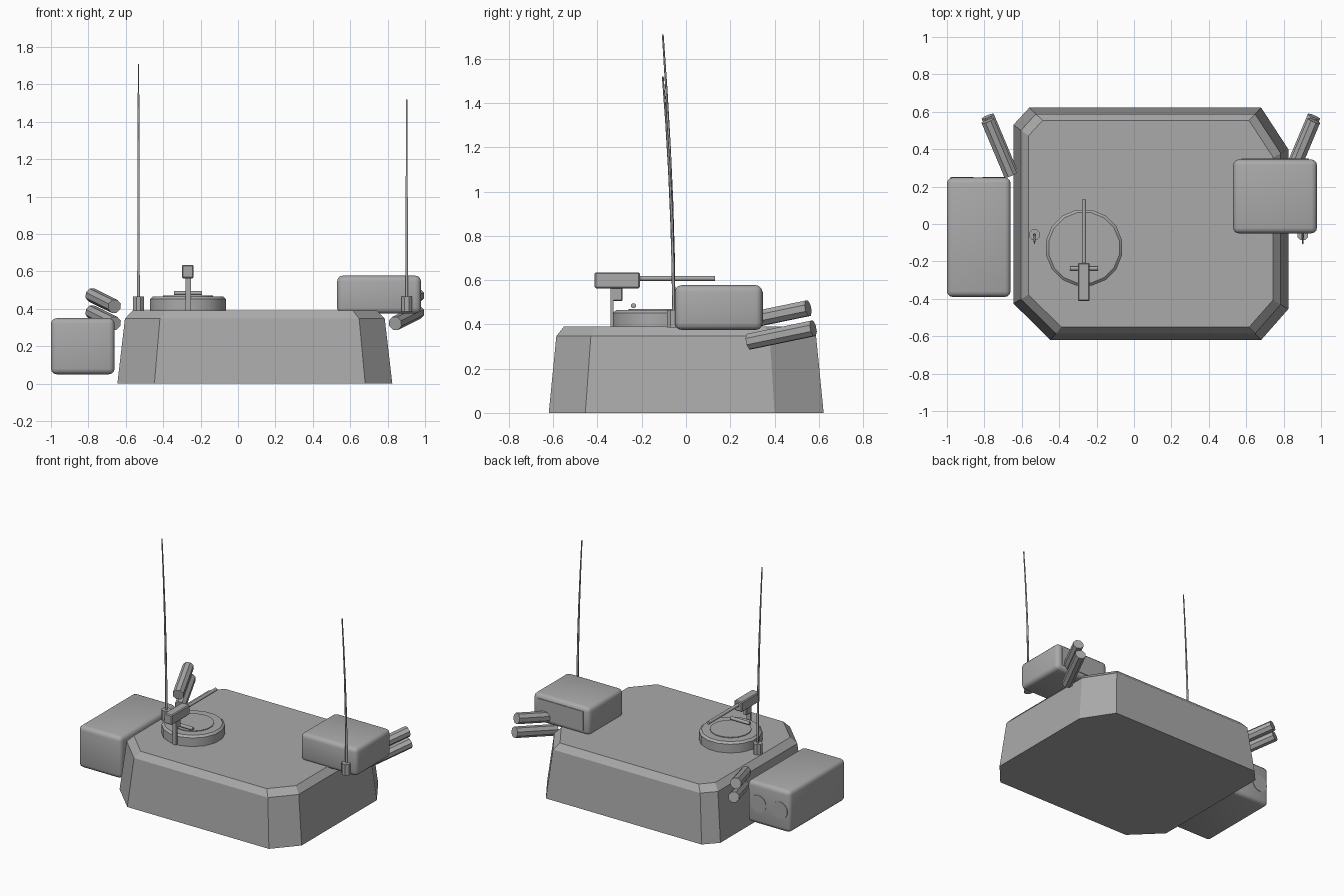
import bpy, bmesh, math
from mathutils import Vector

if "Cube" in bpy.data.objects:
    bpy.data.objects.remove(bpy.data.objects["Cube"])

MID_X = 0.09  # mirror line of the turret body

grey = bpy.data.materials.new("plain_grey")
grey.diffuse_color = (0.4, 0.4, 0.4, 1)
grey.use_nodes = True
grey.node_tree.nodes["Principled BSDF"].inputs["Base Color"].default_value = grey.diffuse_color


def finish(name, bm, smooth=None):
    bmesh.ops.recalc_face_normals(bm, faces=bm.faces)
    me = bpy.data.meshes.new(name)
    bm.to_mesh(me)
    bm.free()
    me.materials.append(grey)
    ob = bpy.data.objects.new(name, me)
    bpy.context.collection.objects.link(ob)
    if smooth:
        bpy.ops.object.select_all(action='DESELECT')
        bpy.context.view_layer.objects.active = ob
        ob.select_set(True)
        bpy.ops.object.shade_smooth_by_angle(angle=math.radians(smooth))
    return ob


def loft(name, rings, smooth=None):
    """Skin closed rings of points and cap both ends."""
    bm = bmesh.new()
    vs = [[bm.verts.new(p) for p in r] for r in rings]
    n = len(vs[0])
    for a, b in zip(vs, vs[1:]):
        for i in range(n):
            j = (i + 1) % n
            bm.faces.new((a[i], a[j], b[j], b[i]))
    bm.faces.new(vs[0][::-1])
    bm.faces.new(vs[-1])
    return finish(name, bm, smooth)


def box(name, x, y, z, bevel=0, seg=3):
    bm = bmesh.new()
    bmesh.ops.create_cube(bm, size=1)
    for v in bm.verts:
        for k, (lo, hi) in enumerate((x, y, z)):
            v.co[k] = lo + (v.co[k] + 0.5) * (hi - lo)
    if bevel:
        bmesh.ops.bevel(bm, geom=bm.edges[:], offset=bevel, segments=seg,
                        profile=0.5, affect='EDGES')
    return finish(name, bm, 40 if bevel and seg > 1 else None)


def tube(name, path, radii, sides=8, smooth=None):
    """Round section swept along a path."""
    pts = [Vector(p) for p in path]
    rings = []
    for i, p in enumerate(pts):
        d = (pts[min(i + 1, len(pts) - 1)] - pts[max(i - 1, 0)]).normalized()
        ref = Vector((0, 0, 1)) if abs(d.z) < 0.9 else Vector((0, 1, 0))
        u = d.cross(ref).normalized()
        w = u.cross(d)
        rings.append([p + radii[i] * (u * math.cos(t) + w * math.sin(t))
                      for t in (math.tau * (k + 0.5) / sides for k in range(sides))])
    return loft(name, rings, smooth)


# turret body: chamfered plan, tapering walls, bevelled roof edge
plan = [(-.56, .622), (.68, .622), (.825, .40), (.825, -.455),
        (.68, -.62), (-.447, -.62), (-.645, -.425), (-.645, .53)]
loft("turret_body", [[(MID_X + (x - MID_X) * s, y * s, z) for x, y in plan]
                     for s, z in ((1, 0), (.945, .347), (.89, .39))])

# stowage bin on the left with two round rear lids
box("left_bin", (-1.0, -.66), (-.39, .248), (.05, .35), .03)
for i, x in enumerate((-.92, -.75)):
    tube(f"bin_lid_{i + 1}", [(x, .2, .2), (x, .251, .2)], [.062, .062], 20, 40)

# sight housing on the right with a rear window
box("sight_housing", (.53, .978), (-.05, .345), (.375, .577), .03)
box("sight_window", (.575, .935), (.34, .349), (.41, .548))

# commander hatch ring, lid and handle
cx, cy = -.267, -.127
tube("hatch_ring", [(cx, cy, z) for z in (.385, .452, .465)], [.207, .207, .192], 16, 30)
tube("hatch_lid", [(cx, cy, .46), (cx, cy, .47)], [.136, .136], 16, 30)
tube("hatch_handle", [(-.342, -.237, .484), (-.192, -.237, .484)], [.012, .012], 8, 50)

# roof gun on a post
box("gun_post", (-.282, -.252), (-.342, -.328), (.385, .57))
box("gun_cradle", (-.282, -.252), (-.342, -.287), (.505, .57), .005, 1)
box("gun_receiver", (-.3, -.237), (-.413, -.208), (.563, .635), .006, 1)
tube("gun_barrel", [(cx, -.21, .608), (cx, .13, .608)], [.012, .012], 8, 50)

# smoke launcher tubes, two on each side
for side in (-1, 1):
    for label, y, z in (("lower", .285, .322), ("upper", .262, .413)):
        start = Vector((MID_X + side * .75, y, z))
        end = start + Vector((side * .122, .29, .06))
        tube(f"launcher_{label}_{'right' if side > 0 else 'left'}",
             [start, end], [.038, .038], 8)

# whip aerials with bases
for label, x, top in (("left", -.532, 1.71), ("right", .902, 1.52)):
    tube(f"aerial_base_{label}", [(x, -.058, .385), (x, -.058, .465)], [.031, .031], 8)
    path = [(x, -.055 - .05 * t ** 1.8, .45 + (top - .45) * t)
            for t in (0, .2, .4, .6, .8, 1)]
    tube(f"aerial_whip_{label}", path, [.008, .0075, .007, .006, .005, .004], 6, 60)
